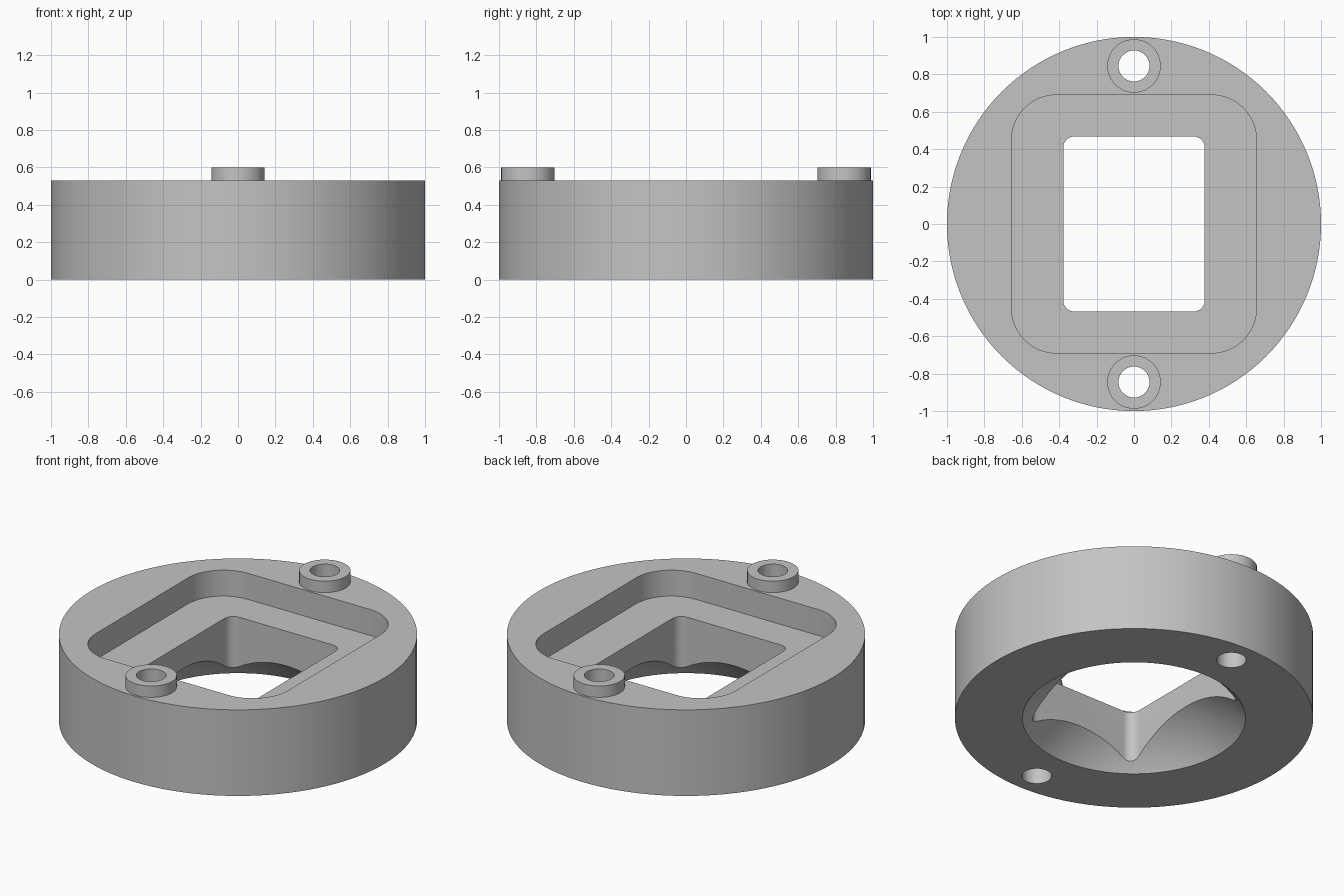
import bpy
import bmesh
import math
from mathutils import Matrix

if "Cube" in bpy.data.objects:
    bpy.data.objects.remove(bpy.data.objects["Cube"], do_unlink=True)

BODY_TOP, BOSS_TOP, POCKET_FLOOR = 0.53, 0.60, 0.37
BOSS_Y, BOSS_R, BORE_R = 0.845, 0.143, 0.083
DOME_Z, DOME_R = -0.46, 0.774

grey = bpy.data.materials.new("plain grey")
grey.use_nodes = True
colour = (0.55, 0.55, 0.55, 1)
grey.diffuse_color = colour
grey.node_tree.nodes["Principled BSDF"].inputs["Base Color"].default_value = colour


def finish(name, bm):
    bmesh.ops.recalc_face_normals(bm, faces=bm.faces)
    mesh = bpy.data.meshes.new(name)
    bm.to_mesh(mesh)
    bm.free()
    mesh.materials.append(grey)
    obj = bpy.data.objects.new(name, mesh)
    bpy.context.collection.objects.link(obj)
    return obj


def select(obj):
    bpy.ops.object.select_all(action='DESELECT')
    obj.select_set(True)
    bpy.context.view_layer.objects.active = obj


def prism(name, outline, z0, z1):
    """Extrude a closed 2D outline between two heights."""
    bm = bmesh.new()
    face = bm.faces.new([bm.verts.new((x, y, z0)) for x, y in outline])
    moved = bmesh.ops.extrude_face_region(bm, geom=[face])["geom"]
    bmesh.ops.translate(bm, vec=(0, 0, z1 - z0),
                        verts=[v for v in moved if isinstance(v, bmesh.types.BMVert)])
    return finish(name, bm)


def circle(r, n, cy=0):
    return [(r * math.cos(math.tau * i / n), cy + r * math.sin(math.tau * i / n))
            for i in range(n)]


def rounded_rect(hx, hy, r, steps=12):
    points = []
    for q, (sx, sy) in enumerate([(1, 1), (-1, 1), (-1, -1), (1, -1)]):
        for i in range(steps + 1):
            a = math.pi / 2 * (q + i / steps)
            points.append((sx * (hx - r) + r * math.cos(a),
                           sy * (hy - r) + r * math.sin(a)))
    return points


# Main disc
body = prism("round_body", circle(1, 128), 0, BODY_TOP)

# Cutters: upper pocket, window, screw bores and the domed underside
cutters = [
    prism("pocket_cutter", rounded_rect(0.655, 0.69, 0.24), POCKET_FLOOR, 1),
    prism("window_cutter", rounded_rect(0.378, 0.468, 0.06), -0.1, 0.9),
]
for side in (-1, 1):
    cutters.append(prism("bore_cutter", circle(BORE_R, 48, side * BOSS_Y), -0.1, 0.9))
bm = bmesh.new()
bmesh.ops.create_uvsphere(bm, u_segments=96, v_segments=64, radius=DOME_R,
                          matrix=Matrix.Translation((0, 0, DOME_Z)))
cutters.append(finish("dome_cutter", bm))

for cutter in cutters:
    cutter.hide_render = True
    select(body)
    cut = body.modifiers.new("cut", 'BOOLEAN')
    cut.operation = 'DIFFERENCE'
    cut.solver = 'EXACT'
    cut.object = cutter
    bpy.ops.object.modifier_apply(modifier=cut.name)
    bpy.data.objects.remove(cutter, do_unlink=True)


# Raised ring around each screw bore, open where it meets the disc
def boss(name, y):
    bm = bmesh.new()
    rings = []
    for r, z in ((BORE_R, BODY_TOP), (BORE_R, BOSS_TOP),
                 (BOSS_R, BOSS_TOP), (BOSS_R, BODY_TOP)):
        rings.append([bm.verts.new((px, py, z)) for px, py in circle(r, 48, y)])
    for a, b in zip(rings, rings[1:]):
        for i in range(len(a)):
            j = (i + 1) % len(a)
            bm.faces.new((a[j], a[i], b[i], b[j]))
    # Temporary floor lets the normals resolve outward
    floor = [bm.faces.new((rings[3][(i + 1) % 48], rings[3][i],
                           rings[0][i], rings[0][(i + 1) % 48])) for i in range(48)]
    bmesh.ops.recalc_face_normals(bm, faces=bm.faces)
    bmesh.ops.delete(bm, geom=floor, context='FACES_ONLY')
    mesh = bpy.data.meshes.new(name)
    bm.to_mesh(mesh)
    bm.free()
    mesh.materials.append(grey)
    obj = bpy.data.objects.new(name, mesh)
    bpy.context.collection.objects.link(obj)
    return obj


parts = [body, boss("front_boss", -BOSS_Y), boss("back_boss", BOSS_Y)]
for part in parts:
    select(part)
    bpy.ops.object.shade_smooth_by_angle(angle=math.radians(30))
